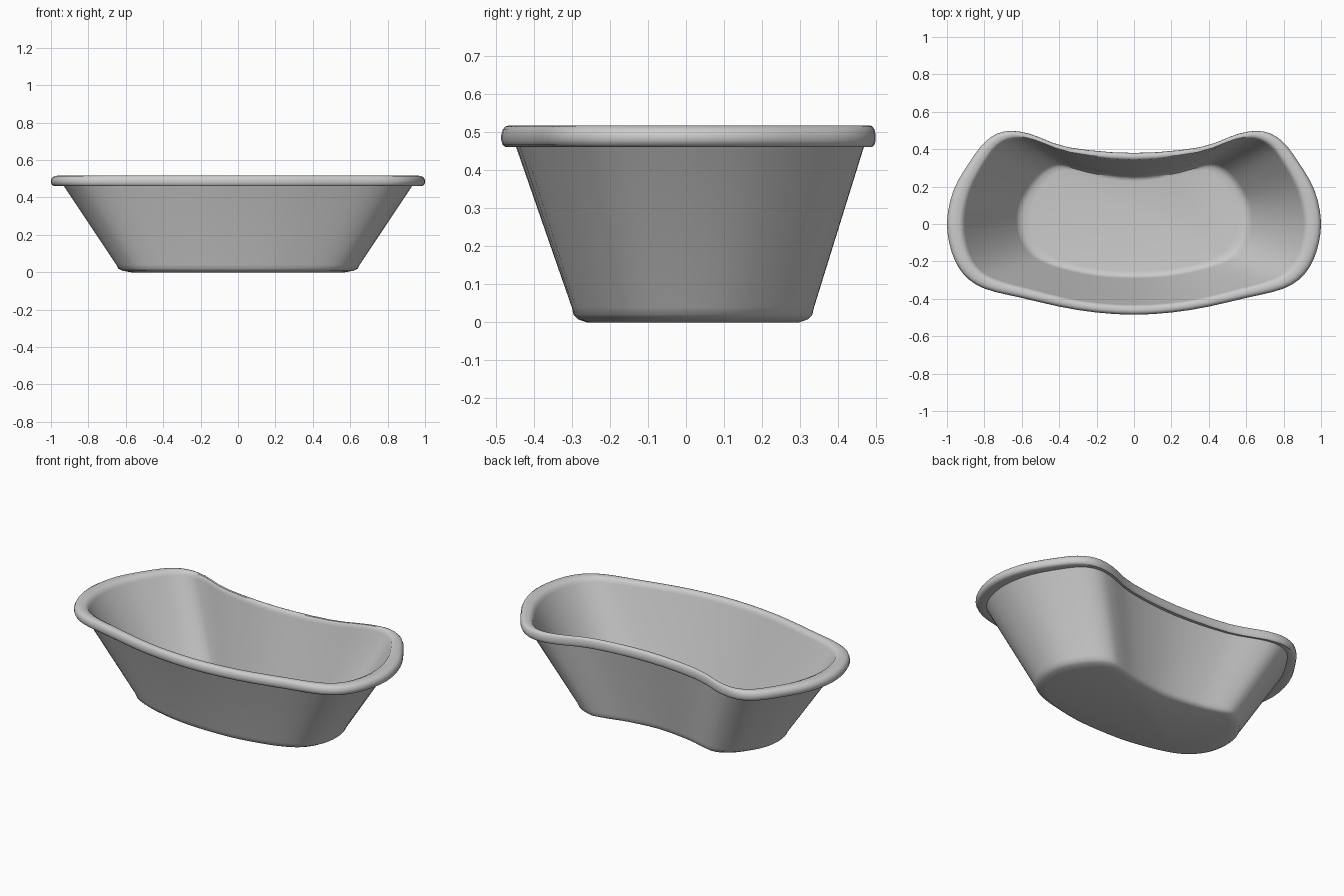
import bpy, bmesh
from mathutils import Vector

cube = bpy.data.objects.get("Cube")
if cube:
    bpy.data.objects.remove(cube, do_unlink=True)

# Half outlines of the kidney shape, running from front centre to back centre
RIM = [(0, -.485), (.3, -.46), (.6, -.395), (.8, -.345), (.91, -.27), (.975, -.15), (1, .01),
       (.965, .18), (.88, .33), (.79, .445), (.69, .495), (.56, .483), (.35, .41), (0, .38)]
OPENING = [(0, -.432), (.28, -.41), (.56, -.345), (.75, -.29), (.84, -.225), (.89, -.12), (.905, .02),
           (.87, .18), (.79, .33), (.72, .42), (.635, .455), (.53, .44), (.33, .372), (0, .338)]
BASE = [(0, -.3), (.2, -.29), (.4, -.25), (.52, -.205), (.59, -.15), (.635, -.07), (.65, .03),
        (.635, .13), (.585, .22), (.52, .295), (.44, .335), (.36, .325), (.22, .29), (0, .265)]
STEPS = 3


def closed_curve(half):
    """Mirror a half outline and smooth it with a Catmull-Rom spline."""
    pts = [Vector(p) for p in half]
    pts += [Vector((-p.x, p.y)) for p in reversed(pts[1:-1])]
    n, out = len(pts), []
    for i in range(n):
        a, b, c, d = (pts[(i + k) % n] for k in (-1, 0, 1, 2))
        for s in range(STEPS):
            t = s / STEPS
            out.append(b + (c - a) * t / 2 + (a * 2 - b * 5 + c * 4 - d) * t**2 / 2
                       + (b * 3 - a - c * 3 + d) * t**3 / 2)
    return out


rim, opening, base = map(closed_curve, (RIM, OPENING, BASE))
centre = Vector((0, .02))


def lip_ring(t, z):
    """Ring between the opening (t = 0) and the outer rim (t = 1)."""
    return [o.lerp(r, t).to_3d() + Vector((0, 0, z)) for o, r in zip(opening, rim)]


def base_ring(scale, z):
    """Scaled copy of the base outline."""
    return [centre.lerp(b, scale).to_3d() + Vector((0, 0, z)) for b in base]


# Section of the basin, from the underside, up the wall, over the lip and down inside
rings = [base_ring(s, z) for s, z in ((.88, 0), (.95, .008), (.985, .02), (1, .04))]
rings += [lip_ring(t, z) for t, z in (
    (.28, .462), (.8, .46), (.93, .466), (1, .478), (1, .492), (.93, .506), (.8, .514),
    (.6, .517), (.3, .516), (.1, .508), (0, .49))]
rings += [base_ring(s, z) for s, z in ((.97, .055), (.95, .035), (.91, .023), (.85, .02))]

bm = bmesh.new()
loops = [[bm.verts.new(p) for p in ring] for ring in rings]
count = len(rim)
for low, high in zip(loops, loops[1:]):
    for i in range(count):
        j = (i + 1) % count
        bm.faces.new((low[i], low[j], high[j], high[i]))
# Underside and inner floor
bm.faces.new(list(reversed(loops[0])))
bm.faces.new(loops[-1])
bmesh.ops.recalc_face_normals(bm, faces=bm.faces)

mesh = bpy.data.meshes.new("basin")
bm.to_mesh(mesh)
bm.free()
basin = bpy.data.objects.new("basin", mesh)
bpy.context.collection.objects.link(basin)

# Plain grey material
grey = bpy.data.materials.new("light grey")
grey.use_nodes = True
colour = (.6, .6, .6, 1)
grey.diffuse_color = colour
grey.node_tree.nodes["Principled BSDF"].inputs["Base Color"].default_value = colour
mesh.materials.append(grey)

bpy.ops.object.select_all(action="DESELECT")
basin.select_set(True)
bpy.context.view_layer.objects.active = basin
bpy.ops.object.shade_smooth_by_angle(angle=.7)
